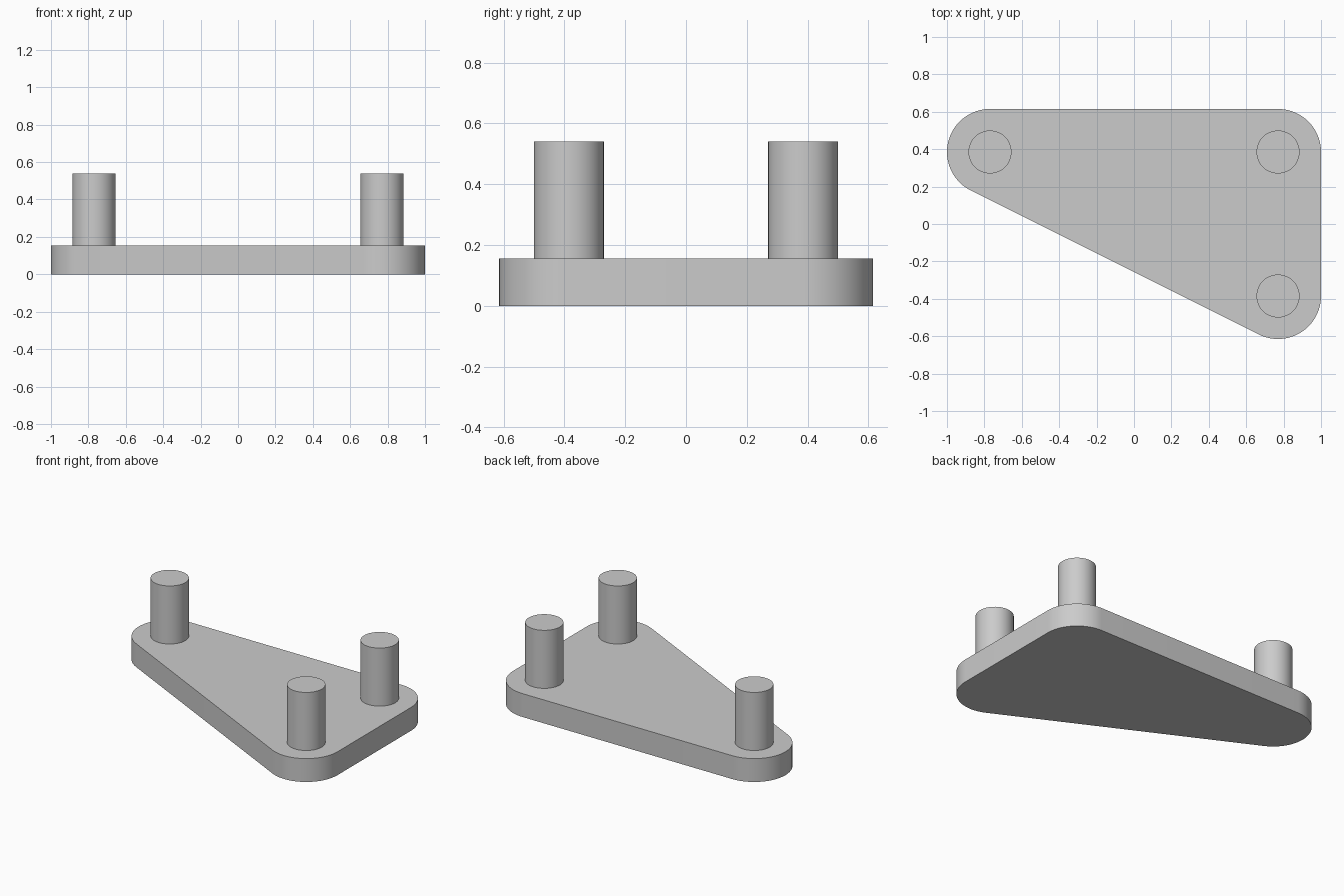
import bpy
import bmesh
from math import atan2, cos, pi, radians, sin
from mathutils import Vector

cube = bpy.data.objects.get("Cube")
if cube:
    bpy.data.objects.remove(cube, do_unlink=True)

# Post centres, counter-clockwise
CENTRES = [Vector(c) for c in ((-0.77, 0.385), (0.77, -0.385), (0.77, 0.385))]
PLATE_RADIUS, PLATE_TOP = 0.23, 0.155
POST_RADIUS, POST_TOP = 0.115, 0.54

grey = bpy.data.materials.new("plain_grey")
grey.use_nodes = True
grey.diffuse_color = (0.6, 0.6, 0.6, 1)
grey.node_tree.nodes["Principled BSDF"].inputs["Base Color"].default_value = (0.6, 0.6, 0.6, 1)


def arc(centre, radius, start, sweep, steps):
    angles = [start + sweep * i / steps for i in range(steps + 1)]
    return [(centre.x + radius * cos(a), centre.y + radius * sin(a)) for a in angles]


def extruded(name, outline, bottom, top):
    """Solid prism from a counter-clockwise outline."""
    bm = bmesh.new()
    base = bm.faces.new([bm.verts.new((x, y, bottom)) for x, y in outline])
    result = bmesh.ops.extrude_face_region(bm, geom=[base], use_keep_orig=True)
    moved = [v for v in result["geom"] if isinstance(v, bmesh.types.BMVert)]
    bmesh.ops.translate(bm, verts=moved, vec=(0, 0, top - bottom))
    bmesh.ops.recalc_face_normals(bm, faces=bm.faces)
    mesh = bpy.data.meshes.new(name)
    bm.to_mesh(mesh)
    bm.free()
    mesh.materials.append(grey)
    obj = bpy.data.objects.new(name, mesh)
    bpy.context.collection.objects.link(obj)
    bpy.ops.object.select_all(action="DESELECT")
    obj.select_set(True)
    bpy.context.view_layer.objects.active = obj
    bpy.ops.object.shade_smooth_by_angle(angle=radians(30))
    return obj


# Base plate: triangle with corners rounded about each post
outline = []
for i, centre in enumerate(CENTRES):
    arriving = centre - CENTRES[i - 1]
    leaving = CENTRES[(i + 1) % 3] - centre
    start = atan2(arriving.y, arriving.x) - pi / 2
    end = atan2(leaving.y, leaving.x) - pi / 2
    outline += arc(centre, PLATE_RADIUS, start, (end - start) % (2 * pi), 24)
extruded("base_plate", outline, 0, PLATE_TOP)

# Upright posts
for name, centre in zip(("back_right_post", "front_left_post", "back_left_post"), CENTRES):
    circle = arc(centre, POST_RADIUS, 0, 2 * pi, 48)[:-1]
    extruded(name, circle, PLATE_TOP, POST_TOP)
